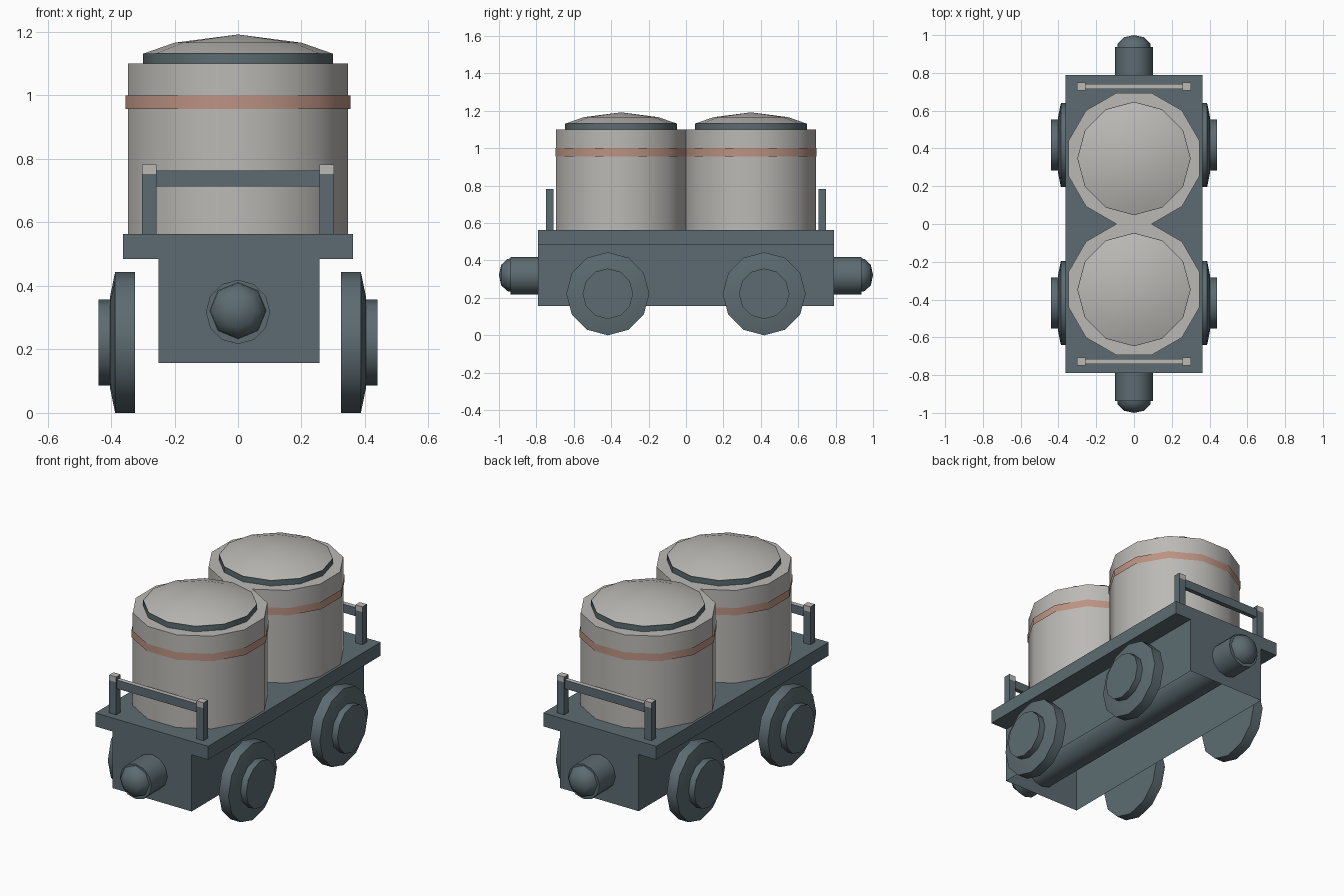
import bpy, bmesh, math
from mathutils import Matrix, Vector

if "Cube" in bpy.data.objects:
    bpy.data.objects.remove(bpy.data.objects["Cube"])


def material(name, rgb):
    m = bpy.data.materials.new(name)
    m.diffuse_color = (*rgb, 1)
    m.use_nodes = True
    m.node_tree.nodes["Principled BSDF"].inputs["Base Color"].default_value = m.diffuse_color
    return m


SLATE = material("slate grey", (0.107, 0.148, 0.165))
PALE = material("pale stone", (0.50, 0.485, 0.46))
COPPER = material("copper", (0.50, 0.29, 0.225))


def finish(bm, name, mats, smooth=None):
    me = bpy.data.meshes.new(name)
    bm.to_mesh(me)
    bm.free()
    for m in mats:
        me.materials.append(m)
    ob = bpy.data.objects.new(name, me)
    bpy.context.collection.objects.link(ob)
    if smooth:
        bpy.ops.object.select_all(action='DESELECT')
        ob.select_set(True)
        bpy.context.view_layer.objects.active = ob
        bpy.ops.object.shade_smooth_by_angle(angle=math.radians(smooth))
    return ob


def box(name, lo, hi, mats, rule=None, sides_only=False):
    lo, hi = Vector(lo), Vector(hi)
    bm = bmesh.new()
    bmesh.ops.create_cube(bm, size=1, matrix=Matrix.Translation((lo + hi) / 2)
                          @ Matrix.Diagonal((*(hi - lo), 1)))
    bm.normal_update()
    if sides_only:
        bmesh.ops.delete(bm, geom=[f for f in bm.faces if abs(f.normal.z) > 0.5],
                         context='FACES_ONLY')
    if rule:
        for f in bm.faces:
            f.material_index = rule(f.normal)
    return finish(bm, name, mats)


def lathe(name, profile, sides, centre, mat, turn=0.0, axis=(0, 0, 1), smooth=35,
          caps=True, squash=1.0):
    """Revolve (radius, height) points about an axis; radius 0 makes a tip."""
    bm = bmesh.new()
    rings = []
    for r, h in profile:
        n = sides if r > 0 else 1
        rings.append([bm.verts.new((r * math.cos(turn + 2 * math.pi * i / sides),
                                    r * math.sin(turn + 2 * math.pi * i / sides) * squash, h))
                      for i in range(n)])
    for a, b in zip(rings, rings[1:]):
        for i in range(sides):
            j = (i + 1) % sides
            if len(b) == 1:
                bm.faces.new((a[i], a[j], b[0]))
            else:
                bm.faces.new((a[i], a[j], b[j], b[i]))
    if caps:
        bm.faces.new(rings[0][::-1])
        if len(rings[-1]) > 1:
            bm.faces.new(rings[-1])
    rot = Vector((0, 0, 1)).rotation_difference(Vector(axis)).to_matrix().to_4x4()
    bm.transform(Matrix.Translation(centre) @ rot)
    return finish(bm, name, [mat], smooth)


# Chassis skirt, open underneath, and deck
box("chassis", (-0.25, -0.79, 0.157), (0.256, 0.79, 0.487), [SLATE], sides_only=True)
box("deck", (-0.362, -0.79, 0.485), (0.362, 0.79, 0.563), [SLATE])

# Buffer shaft running through the whole chassis
lathe("buffer_shaft", [(0.101, -0.937), (0.101, 0.937)], 12, (0, 0, 0.318), SLATE, axis=(0, 1, 0))

C15 = math.cos(math.radians(15))
for s, end in ((-1, "front"), (1, "back")):
    # Tank with thin copper band, lid collar and shallow domed lid
    y = s * 0.347
    t = math.radians(15)
    lathe(end + "_tank", [(0.347 / C15, 0.56), (0.347 / C15, 1.10)], 12, (0, y, 0), PALE, t)
    lathe(end + "_tank_band", [(0.355 / C15, 0.957), (0.355 / C15, 1.0)], 12, (0, y, 0), COPPER, t,
          caps=False, squash=0.985)
    lathe(end + "_lid_collar", [(0.30, 1.095), (0.30, 1.132)], 12, (0, y, 0), SLATE)
    lathe(end + "_lid", [(0.30, 1.131), (0.20, 1.166), (0, 1.192)], 12, (0, y, 0), PALE)

    # Domed buffer head
    lathe(end + "_buffer_head", [(0.09, 0.93), (0.086, 0.955), (0.055, 0.988), (0, 1.0)], 8,
          (0, 0, 0.322), SLATE, axis=(0, s, 0), smooth=60)

    # End railing: pale worn tops on dark posts and bar
    y0, y1 = sorted((s * 0.708, s * 0.748))
    for side in (-1, 1):
        x0, x1 = sorted((side * 0.257, side * 0.302))
        box(end + "_rail_post", (x0, y0, 0.56), (x1, y1, 0.752), [SLATE])
        box(end + "_rail_post_cap", (x0, y0, 0.752), (x1, y1, 0.783), [SLATE, PALE],
            lambda n: 0 if abs(n.x) > 0.5 else 1)
    box(end + "_rail_bar", (-0.26, s * 0.728 - 0.013, 0.713), (0.26, s * 0.728 + 0.013, 0.763),
        [SLATE, PALE], lambda n: 1 if n.z > 0.5 else 0)

    # Wheels with bevelled rim and protruding hub
    for side in (-1, 1):
        lathe(end + "_wheel", [(0.222, 0.324), (0.222, 0.387), (0.145, 0.403),
                               (0.135, 0.403), (0.135, 0.44)],
              12, (0, s * 0.418, 0.222), SLATE, axis=(side, 0, 0), smooth=32)
